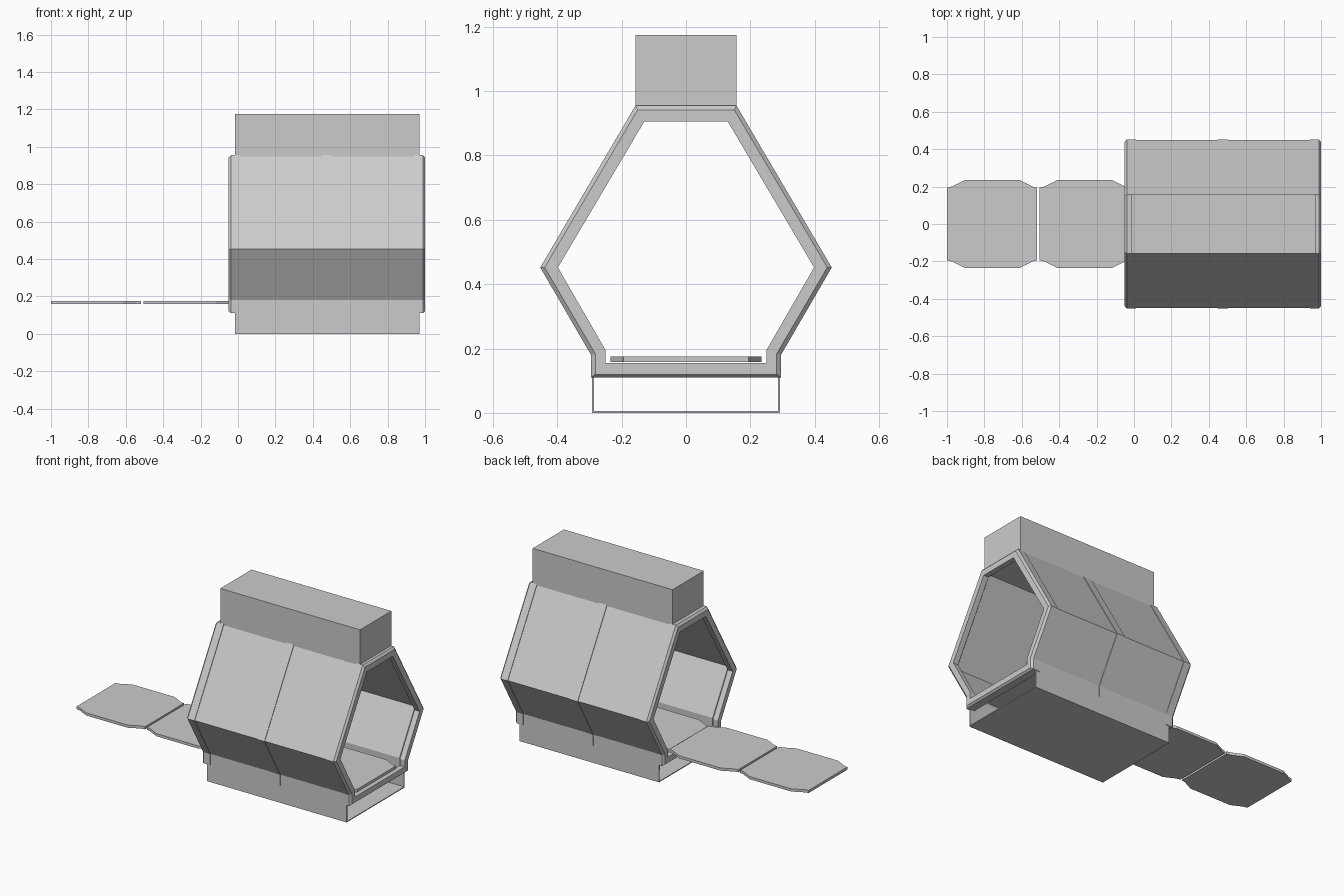
import bpy, bmesh

if "Cube" in bpy.data.objects:
    bpy.data.objects.remove(bpy.data.objects["Cube"])

def finish(name, bm):
    bmesh.ops.recalc_face_normals(bm, faces=bm.faces[:])
    me = bpy.data.meshes.new(name)
    bm.to_mesh(me)
    bm.free()
    ob = bpy.data.objects.new(name, me)
    bpy.context.collection.objects.link(ob)
    return ob

def mirror(half):
    return half + [(-y, z) for y, z in reversed(half)]

def loft(name, sections, closed_profile=True, closed_loft=False):
    """Bridge a series of (profile, x) sections running along x."""
    bm = bmesh.new()
    rows = [[bm.verts.new((x, y, z)) for y, z in prof] for prof, x in sections]
    n = len(rows[0])
    pairs = list(zip(rows, rows[1:])) + ([(rows[-1], rows[0])] if closed_loft else [])
    for a, b in pairs:
        for i in range(n if closed_profile else n - 1):
            j = (i + 1) % n
            bm.faces.new((a[i], a[j], b[j], b[i]))
    if closed_loft and not closed_profile:
        for i in (0, n - 1):
            bm.faces.new([r[i] for r in rows])
    return finish(name, bm)

def slab(name, outline, z0, z1):
    bm = bmesh.new()
    f = bm.faces.new([bm.verts.new((x, y, z0)) for x, y in outline])
    top = bmesh.ops.extrude_face_region(bm, geom=[f])["geom"]
    bmesh.ops.translate(bm, vec=(0, 0, z1 - z0),
                        verts=[v for v in top if isinstance(v, bmesh.types.BMVert)])
    return finish(name, bm)

# Cross-sections (y, z), right half from top to bottom
OUTER = mirror([(0.157, 0.955), (0.453, 0.452), (0.295, 0.18), (0.295, 0.11)])
LIP = mirror([(0.150, 0.942), (0.439, 0.452), (0.282, 0.184), (0.282, 0.12)])
INNER = mirror([(0.130, 0.905), (0.398, 0.452), (0.250, 0.195), (0.250, 0.155)])
SHELL = mirror([(0.155, 0.951), (0.449, 0.452), (0.292, 0.18), (0.292, 0.0)])

# Hexagonal shell running down into the lower box, open at both ends
shell = loft("hex_shell", [(SHELL, -0.015), (SHELL, 0.97)])
sol = shell.modifiers.new("thickness", "SOLIDIFY")
sol.thickness = 0.008
sol.offset = -1

# End frames with a chamfered outer lip
for name, xe, d in (("left_frame", -0.05, 1), ("right_frame", 1.0, -1)):
    loft(name, [(OUTER, xe + 0.06 * d), (OUTER, xe + 0.012 * d), (LIP, xe),
                (INNER, xe), (INNER, xe + 0.035 * d), (LIP, xe + 0.06 * d)],
         closed_loft=True)

# Thin middle rib, open underneath, ending in small feet
x0, x1 = 0.447, 0.503
rot = OUTER[4:] + OUTER[:4]
rot_lip = LIP[4:] + LIP[:4]
loft("middle_rib", [(rot, x0), (rot, x1), (rot_lip, x1), (rot_lip, x0)],
     closed_profile=False, closed_loft=True)

# Roof box
slab("roof_box", [(-0.015, -0.157), (0.97, -0.157), (0.97, 0.157), (-0.015, 0.157)],
     0.94, 1.175)

# Floor and two ramp plates with chamfered corners
def plate(name, a, b):
    half = [(a, 0.195), (a + 0.025, 0.2), (a + 0.095, 0.235),
            (b - 0.095, 0.235), (b - 0.025, 0.2), (b, 0.195)]
    slab(name, half + [(x, -y) for x, y in reversed(half)], 0.158, 0.175)

plate("outer_ramp", -1.0, -0.518)
plate("inner_ramp", -0.505, -0.022)
plate("floor", -0.02, 0.975)
